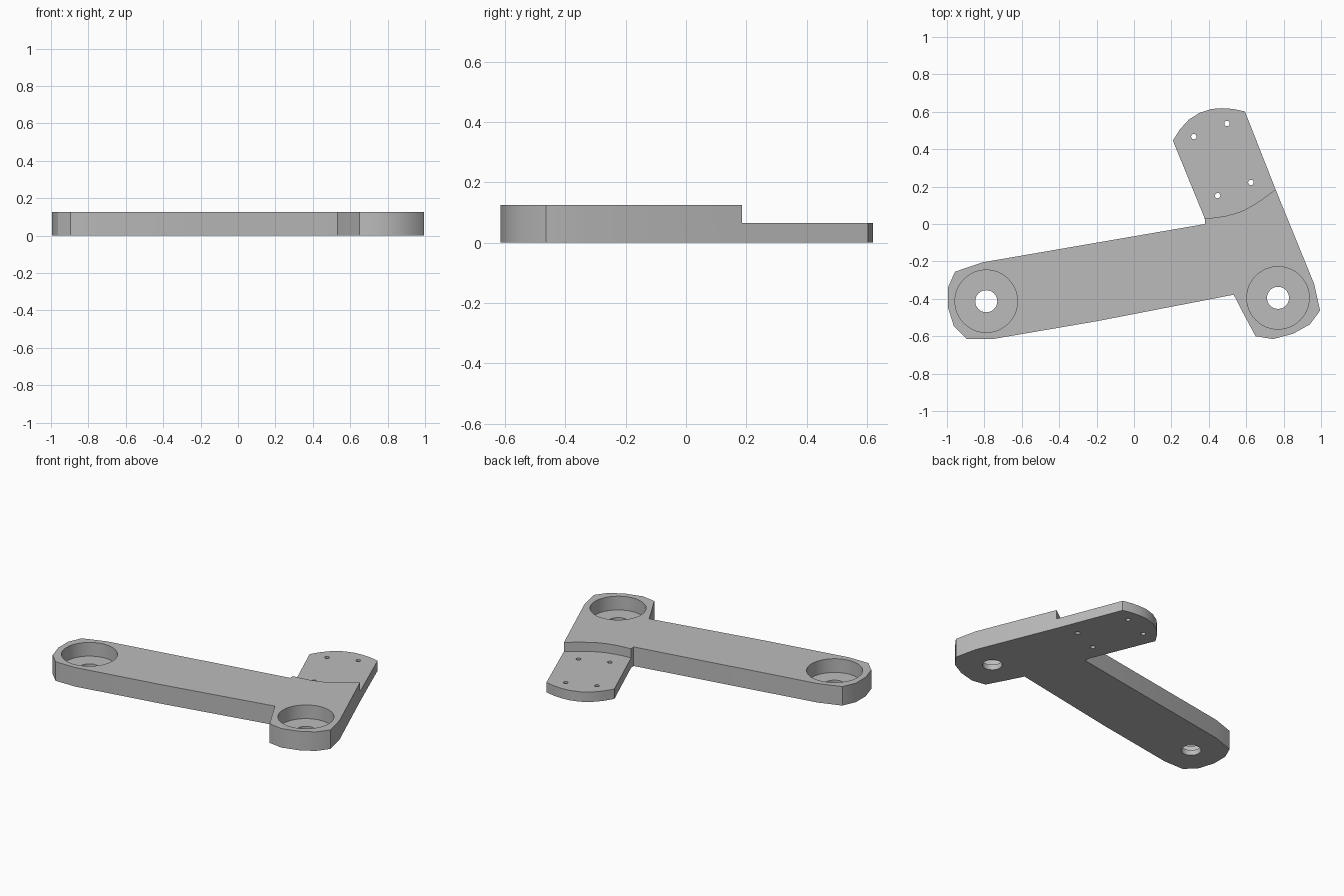
import bpy
import bmesh
import math

if "Cube" in bpy.data.objects:
    bpy.data.objects.remove(bpy.data.objects["Cube"], do_unlink=True)

THICK = 0.125       # main plate
TAB_THICK = 0.065   # thin mounting tab
POCKET_FLOOR = 0.035

metal = bpy.data.materials.new("grey_metal")
metal.use_nodes = True
metal.diffuse_color = (0.5, 0.5, 0.5, 1)
metal.node_tree.nodes["Principled BSDF"].inputs["Base Color"].default_value = (0.5, 0.5, 0.5, 1)


def prism(name, outline, z0, z1):
    """Upright solid from a flat outline."""
    bm = bmesh.new()
    base = bm.faces.new([bm.verts.new((x, y, z0)) for x, y in outline])
    top = bmesh.ops.extrude_face_region(bm, geom=[base])["geom"]
    bmesh.ops.translate(bm, vec=(0, 0, z1 - z0),
                        verts=[v for v in top if isinstance(v, bmesh.types.BMVert)])
    bmesh.ops.recalc_face_normals(bm, faces=bm.faces)
    mesh = bpy.data.meshes.new(name)
    bm.to_mesh(mesh)
    bm.free()
    mesh.materials.append(metal)
    obj = bpy.data.objects.new(name, mesh)
    bpy.context.collection.objects.link(obj)
    return obj


def circle(centre, radius, sides):
    return [(centre[0] + radius * math.cos(math.tau * i / sides),
             centre[1] + radius * math.sin(math.tau * i / sides)) for i in range(sides)]


def cut(target, outline, z0, z1):
    """Remove a prism from the target and discard the cutter."""
    cutter = prism("cutter", outline, z0, z1)
    cutter.hide_render = True
    mod = target.modifiers.new("cut", "BOOLEAN")
    mod.operation = "DIFFERENCE"
    mod.solver = "EXACT"
    mod.object = cutter
    bpy.context.view_layer.objects.active = target
    bpy.ops.object.modifier_apply(modifier=mod.name)
    bpy.data.objects.remove(cutter, do_unlink=True)


# Outline: long arm, foot, then the tab with its rounded end
arm_end = [(0.38, 0), (-0.81, -0.205), (-0.957, -0.255), (-0.995, -0.34), (-0.995, -0.445),
           (-0.963, -0.547), (-0.895, -0.615), (-0.755, -0.615), (-0.2, -0.52), (0.533, -0.378)]
foot = [(0.583, -0.475), (0.65, -0.6), (0.743, -0.615), (0.85, -0.587),
        (0.94, -0.537), (0.995, -0.463), (0.963, -0.32)]
tab_end = [(0.757, 0.185), (0.593, 0.602), (0.53, 0.615), (0.47, 0.619), (0.415, 0.615),
           (0.352, 0.595), (0.293, 0.558), (0.245, 0.505), (0.208, 0.446), (0.378, 0.03)]
bracket = prism("bracket_plate", arm_end + foot + tab_end, 0, THICK)

# Curved step down to the thin tab
step = [(0.1, 0.03), (0.378, 0.03), (0.43, 0.034), (0.485, 0.042), (0.54, 0.056), (0.587, 0.073),
        (0.635, 0.1), (0.67, 0.121), (0.757, 0.185), (0.9, 0.29), (0.9, 0.8), (0.1, 0.8)]
cut(bracket, step, TAB_THICK, 0.3)

# Bearing pockets with through holes
for centre in [(-0.79, -0.413), (0.77, -0.395)]:
    cut(bracket, circle(centre, 0.167, 48), POCKET_FLOOR, 0.3)
    cut(bracket, circle(centre, 0.059, 32), -0.1, 0.3)

# Screw holes in the tab
for centre in [(0.32, 0.467), (0.497, 0.537), (0.447, 0.152), (0.625, 0.222)]:
    cut(bracket, circle(centre, 0.0145, 16), -0.1, 0.3)

bpy.ops.object.select_all(action="DESELECT")
bracket.select_set(True)
bpy.context.view_layer.objects.active = bracket
bpy.ops.object.shade_smooth_by_angle(angle=math.radians(25))
